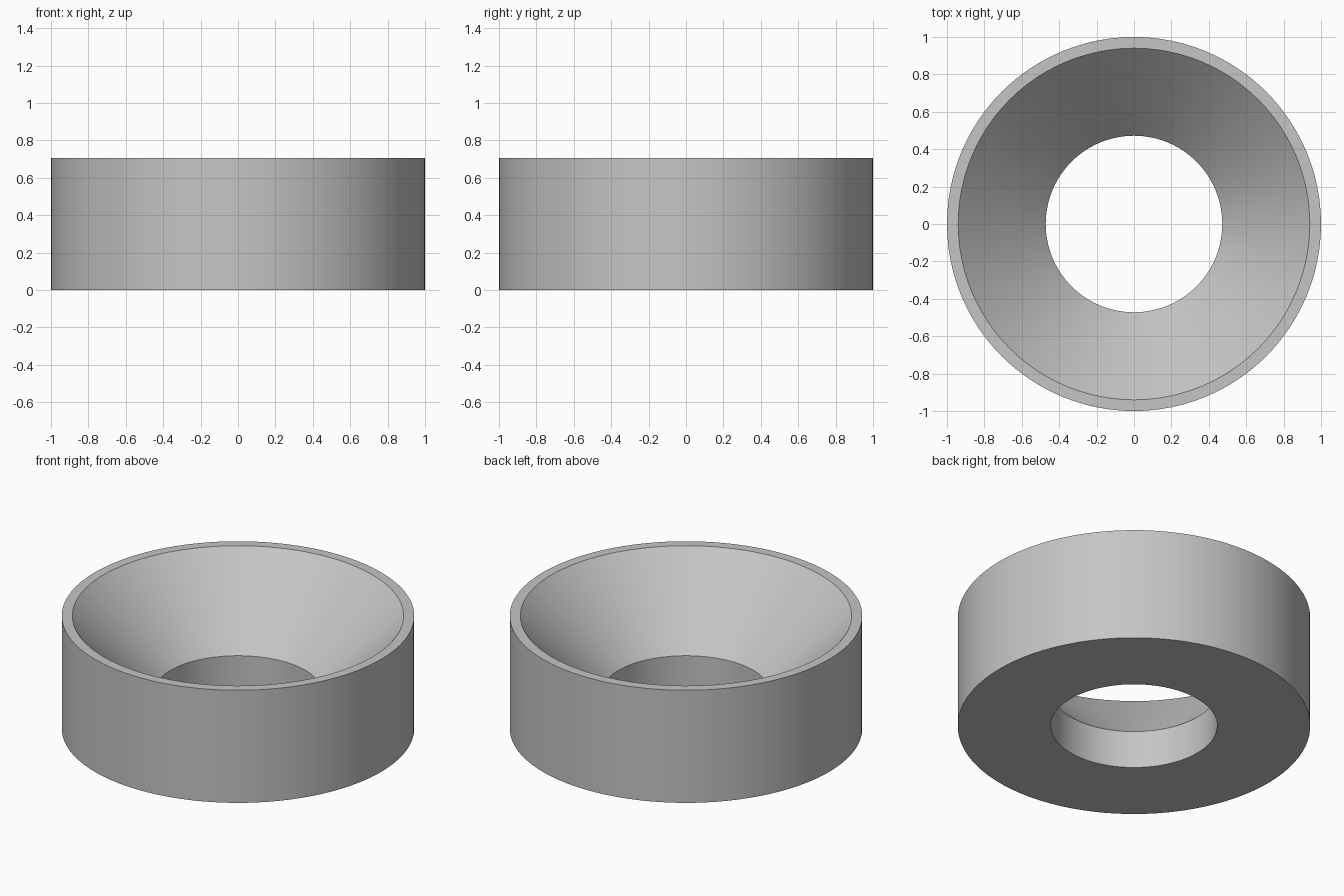
import bpy
import bmesh
import math

cube = bpy.data.objects.get("Cube")
if cube:
    bpy.data.objects.remove(cube, do_unlink=True)

OUTER_RADIUS = 1.0
RIM_RADIUS = 0.94
BORE_RADIUS = 0.472
HEIGHT = 0.705
BORE_HEIGHT = 0.235
SEGMENTS = 96

# Single grey material
grey = bpy.data.materials.new("plain_grey")
colour = (0.56, 0.56, 0.56, 1.0)
grey.use_nodes = True
grey.diffuse_color = colour
grey.node_tree.nodes["Principled BSDF"].inputs["Base Color"].default_value = colour

# Ring cross-section: outer wall, flat rim, cone, straight bore
profile = [
    (OUTER_RADIUS, 0),
    (OUTER_RADIUS, HEIGHT),
    (RIM_RADIUS, HEIGHT),
    (BORE_RADIUS, BORE_HEIGHT),
    (BORE_RADIUS, 0),
]

# Revolve the closed section around z
bm = bmesh.new()
verts = [bm.verts.new((r, 0, z)) for r, z in profile]
edges = [bm.edges.new((v, verts[(i + 1) % len(verts)])) for i, v in enumerate(verts)]
bmesh.ops.spin(bm, geom=verts + edges, cent=(0, 0, 0), axis=(0, 0, 1),
               angle=math.tau, steps=SEGMENTS, use_duplicate=False)
bmesh.ops.remove_doubles(bm, verts=bm.verts[:], dist=0.0001)
bmesh.ops.recalc_face_normals(bm, faces=bm.faces[:])

mesh = bpy.data.meshes.new("countersunk_ring")
bm.to_mesh(mesh)
bm.free()
mesh.materials.append(grey)
ring = bpy.data.objects.new("countersunk_ring", mesh)
bpy.context.collection.objects.link(ring)

# Smooth round walls, crisp edges
bpy.ops.object.select_all(action="DESELECT")
ring.select_set(True)
bpy.context.view_layer.objects.active = ring
bpy.ops.object.shade_smooth_by_angle(angle=math.radians(30))
